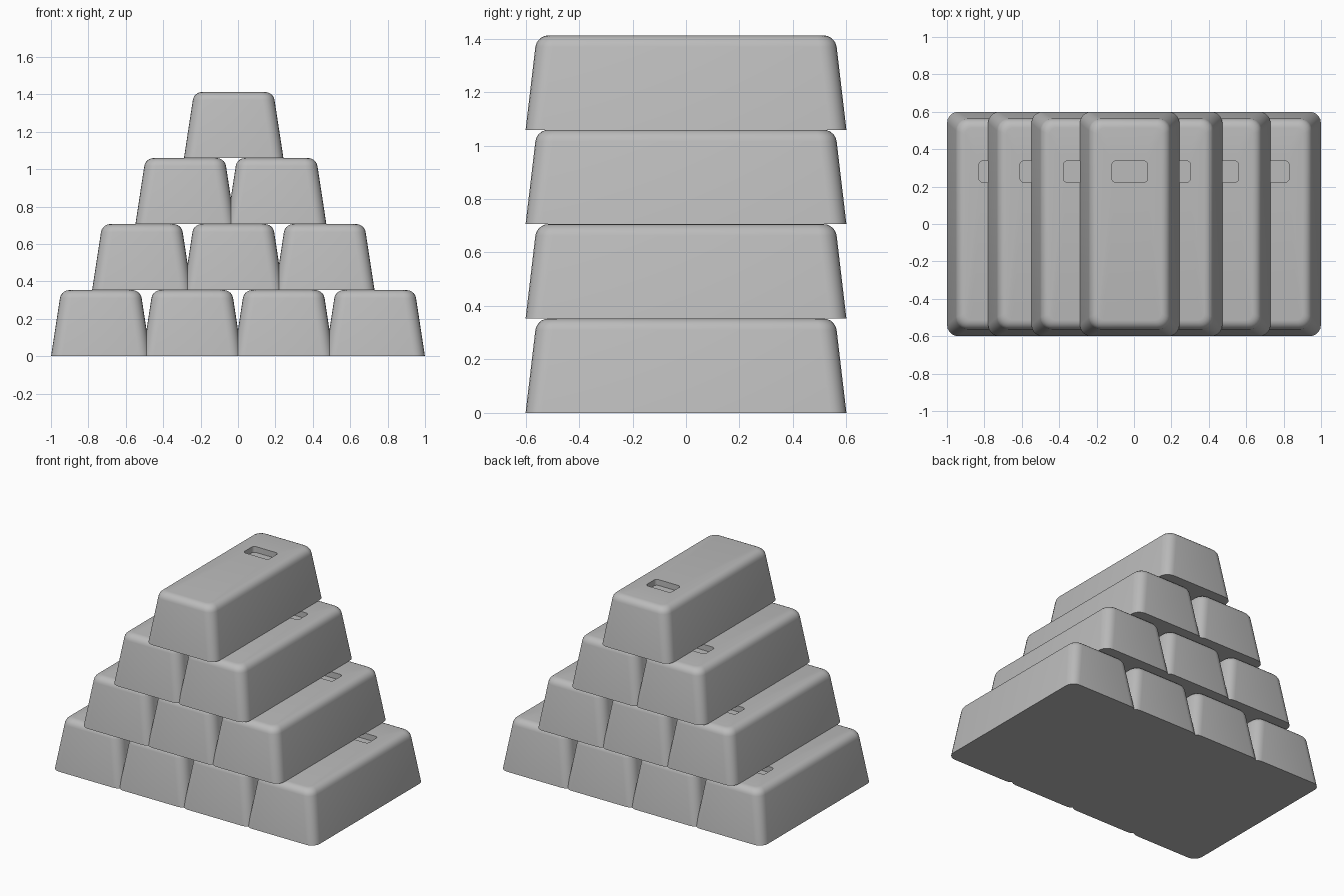
import bpy, bmesh
from math import sin, cos, pi

default = bpy.data.objects.get("Cube")
if default:
    bpy.data.objects.remove(default, do_unlink=True)

HALF_W, HALF_D, HEIGHT = 0.266, 0.6, 0.353
PITCH = 0.489
ROUND = 0.05        # radius of the top edge
SLOT_Y = 0.28


def grey_material():
    mat = bpy.data.materials.new("grey metal")
    mat.use_nodes = True
    colour = (0.5, 0.5, 0.5, 1)
    mat.diffuse_color = colour
    mat.node_tree.nodes["Principled BSDF"].inputs["Base Color"].default_value = colour
    return mat


def ring(bm, half_x, half_y, radius, z, centre_y=0, steps=5):
    """Rounded rectangle of vertices at height z."""
    verts = []
    for corner, (sx, sy) in enumerate([(1, 1), (-1, 1), (-1, -1), (1, -1)]):
        for i in range(steps + 1):
            a = (corner + i / steps) * pi / 2
            verts.append(bm.verts.new((sx * (half_x - radius) + radius * cos(a),
                                       centre_y + sy * (half_y - radius) + radius * sin(a), z)))
    return verts


def bar_mesh():
    bm = bmesh.new()
    # Tapered wall
    rings = [ring(bm, HALF_W, HALF_D, 0.06, 0)]
    # Rounded top edge
    for i in range(6):
        a = (0.09 + 0.91 * i / 5) * pi / 2
        inset = ROUND * (1 - cos(a))
        rings.append(ring(bm, HALF_W - 0.047 - inset, HALF_D - 0.036 - inset,
                          0.065 - 0.6 * inset, HEIGHT - ROUND * (1 - sin(a))))
    # Slot sunk into the top
    for z in (HEIGHT, HEIGHT - 0.04):
        rings.append(ring(bm, 0.095, 0.057, 0.02, z, SLOT_Y))
    # Skin the rings and close both ends
    for low, high in zip(rings, rings[1:]):
        for i in range(len(low)):
            j = (i + 1) % len(low)
            bm.faces.new((low[i], low[j], high[j], high[i]))
    bm.faces.new(rings[0][::-1])
    bm.faces.new(rings[-1])
    mesh = bpy.data.meshes.new("bar")
    bm.to_mesh(mesh)
    bm.free()
    mesh.materials.append(grey_material())
    return mesh


# Pyramid of bars, each row with a slight sideways shift
mesh = bar_mesh()
for row, (count, shift) in enumerate([(4, 0), (3, -0.025), (2, -0.038), (1, -0.023)]):
    for i in range(count):
        bar = bpy.data.objects.new(f"bar_row{row + 1}_{i + 1}", mesh)
        bar.location = (shift + (i - (count - 1) / 2) * PITCH, 0, row * HEIGHT)
        bpy.context.collection.objects.link(bar)

# Smooth the rounded edges, keep the slot and base sharp
bar.select_set(True)
bpy.context.view_layer.objects.active = bar
bpy.ops.object.shade_smooth_by_angle(angle=pi / 6)
